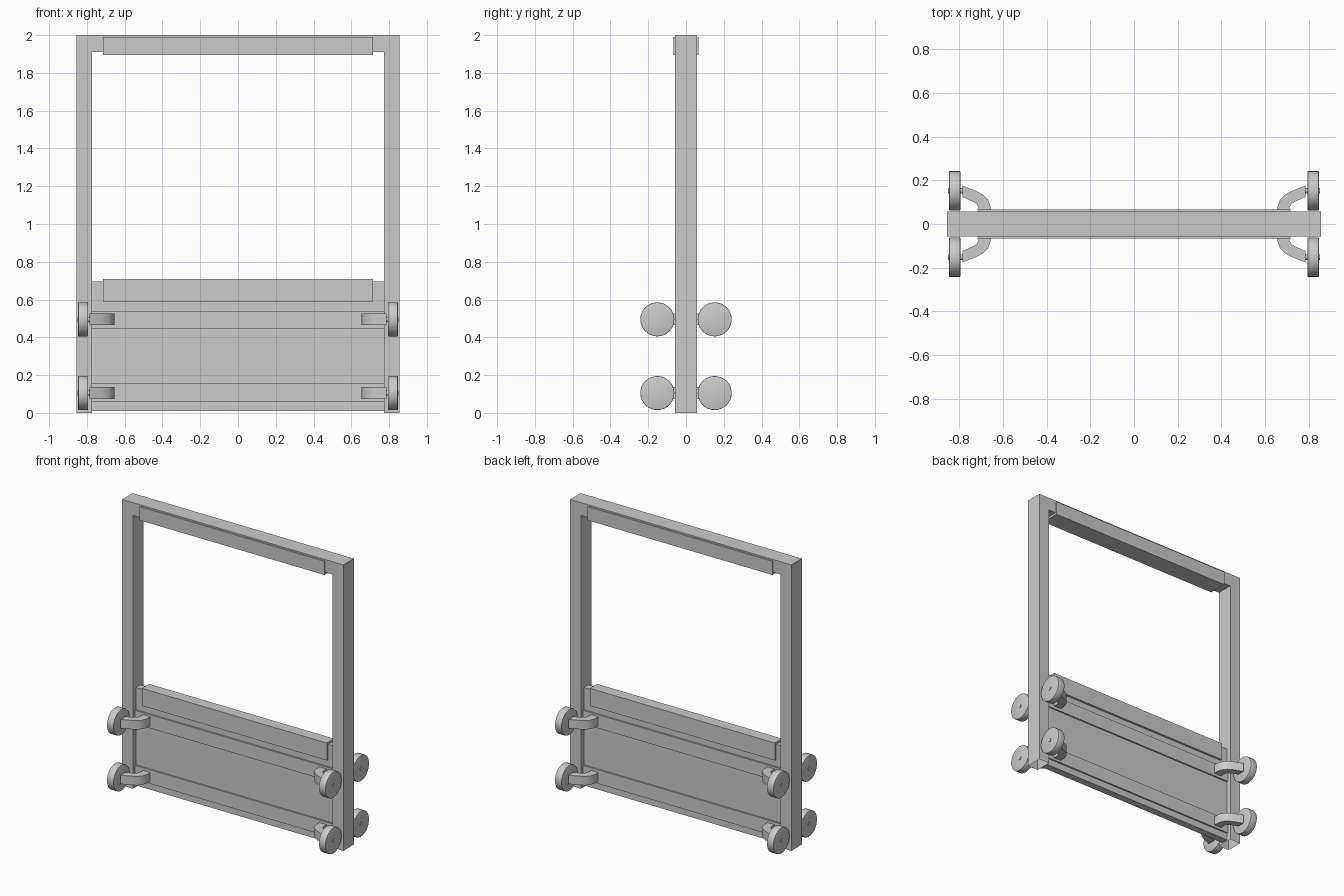
import bpy, bmesh, math
from mathutils import Matrix

if "Cube" in bpy.data.objects:
    bpy.data.objects.remove(bpy.data.objects["Cube"])


def finish(name, bm):
    bmesh.ops.recalc_face_normals(bm, faces=bm.faces[:])
    me = bpy.data.meshes.new(name)
    bm.to_mesh(me)
    bm.free()
    ob = bpy.data.objects.new(name, me)
    bpy.context.collection.objects.link(ob)
    return ob


def prism(bm, pts, depth):
    """Extrude a closed polygon of 3D points along the vector depth."""
    face = bm.faces.new([bm.verts.new(p) for p in pts])
    res = bmesh.ops.extrude_face_region(bm, geom=[face], use_keep_orig=True)
    new = [v for v in res["geom"] if isinstance(v, bmesh.types.BMVert)]
    bmesh.ops.translate(bm, verts=new, vec=depth)


def box(name, half_x, half_y, z0, z1):
    bm = bmesh.new()
    prism(bm, [(-half_x, -half_y, z0), (half_x, -half_y, z0),
               (half_x, -half_y, z1), (-half_x, -half_y, z1)], (0, 2 * half_y, 0))
    return finish(name, bm)


# Upright frame: inverted U, hollow and open under the posts
OUT, INN, D = 0.855, 0.772, 0.058
bm = bmesh.new()
prism(bm, [(-OUT, -D, 0), (-OUT, -D, 2), (OUT, -D, 2), (OUT, -D, 0),
           (INN, -D, 0), (INN, -D, 1.91), (-INN, -D, 1.91), (-INN, -D, 0)], (0, 2 * D, 0))
feet = [f for f in bm.faces if all(v.co.z < 0.001 for v in f.verts)]
bmesh.ops.delete(bm, geom=feet, context='FACES_ONLY')
finish("upright_frame", bm)

# Infill panel and rails
box("top_strip", 0.715, 0.066, 1.895, 1.99)
box("lower_panel", INN, 0.025, 0.01, 0.695)
box("panel_cap_rail", 0.715, 0.04, 0.588, 0.71)
box("upper_cross_rail", INN, 0.036, 0.445, 0.54)
box("lower_cross_rail", INN, 0.036, 0.057, 0.155)

# Curved bracket outline seen from above
ARM = [(0.655, 0.03), (0.655, 0.07), (0.659, 0.09), (0.668, 0.11), (0.688, 0.132),
       (0.72, 0.15), (0.785, 0.176), (0.785, 0.124), (0.742, 0.105), (0.722, 0.093),
       (0.713, 0.08), (0.71, 0.065), (0.71, 0.03)]


def cylinder(name, radius, x0, x1, y, z, bevel=0.0):
    bm = bmesh.new()
    mat = Matrix.Translation(((x0 + x1) / 2, y, z)) @ Matrix.Rotation(math.pi / 2, 4, 'Y')
    bmesh.ops.create_cone(bm, cap_ends=True, segments=32, radius1=radius,
                          radius2=radius, depth=abs(x1 - x0), matrix=mat)
    if bevel:
        rim = [e for e in bm.edges if abs(e.verts[0].co.x - e.verts[1].co.x) < 1e-5]
        bmesh.ops.bevel(bm, geom=rim, offset=bevel, segments=2, profile=0.5, affect='EDGES')
    return finish(name, bm)


# Eight guide wheels on brackets, four per face
smooth = []
for sx, side in ((-1, "left"), (1, "right")):
    for sy, face in ((-1, "front"), (1, "back")):
        for z, level in ((0.105, "lower"), (0.495, "upper")):
            tag = f"{level}_{face}_{side}"
            bm = bmesh.new()
            prism(bm, [(sx * x, sy * y, z - 0.031) for x, y in ARM], (0, 0, 0.062))
            smooth.append(finish("bracket_" + tag, bm))
            smooth.append(cylinder("wheel_" + tag, 0.09, sx * 0.794, sx * 0.846,
                                   sy * 0.152, z, 0.004))
            smooth.append(cylinder("axle_" + tag, 0.013, sx * 0.77, sx * 0.85,
                                   sy * 0.152, z))

# Smooth the round parts, keeping their edges sharp
bpy.ops.object.select_all(action='DESELECT')
for ob in smooth:
    ob.select_set(True)
bpy.context.view_layer.objects.active = smooth[0]
bpy.ops.object.shade_smooth_by_angle(angle=math.radians(35))
